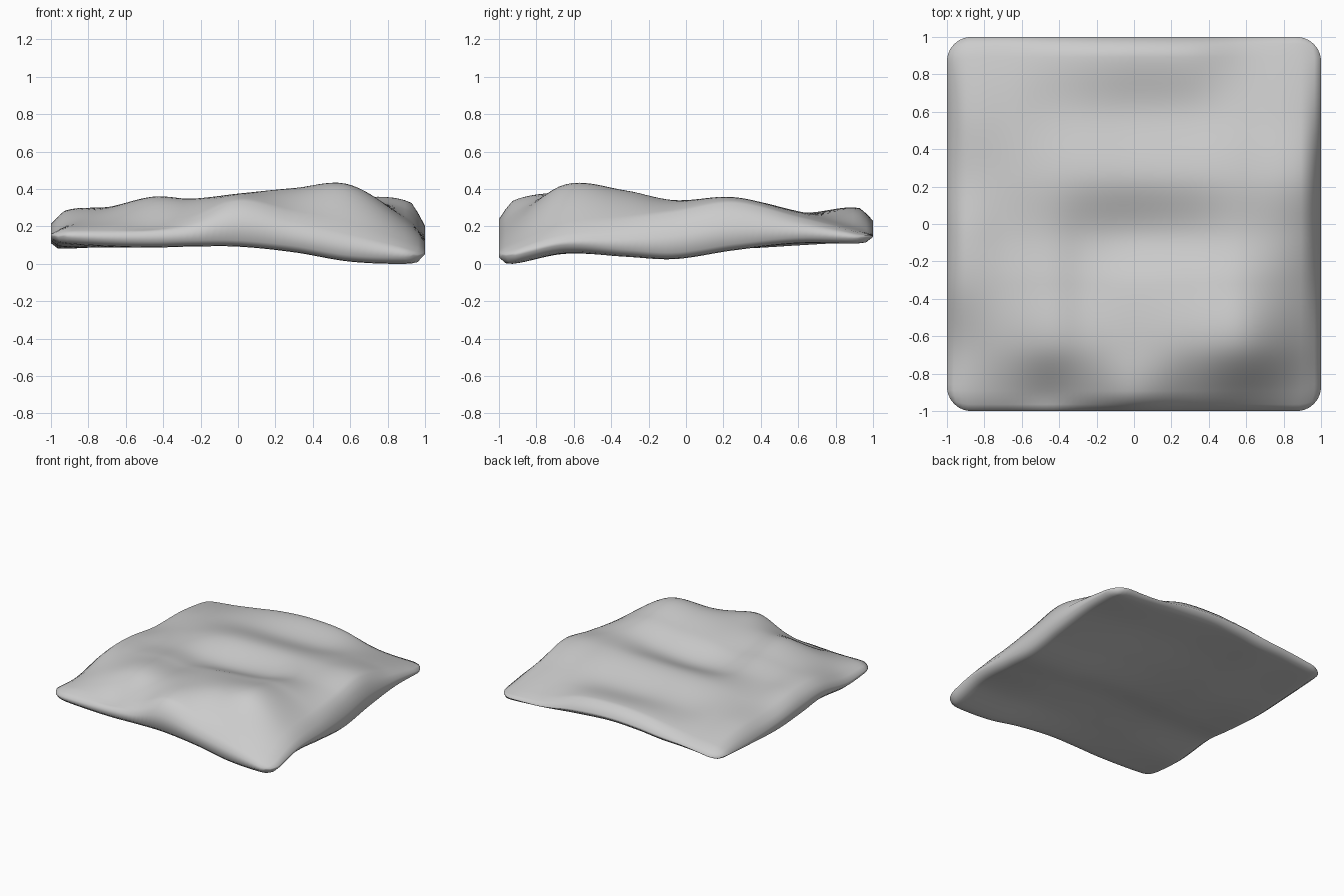
import bpy, bmesh
from math import sqrt

if "Cube" in bpy.data.objects:
    bpy.data.objects.remove(bpy.data.objects["Cube"])

# Knots of the height tables, left to right and front to back
KX = [-1, -.92, -.68, -.45, -.25, 0, .3, .6, .92, 1]
KY = [-1, -.92, -.65, -.32, -.06, .25, .6, .92, 1]

# Top surface heights: rows run front to back, columns left to right
TOP = [
    [.15, .16, .16, .17, .18, .24, .18, .12, .06, .05],
    [.16, .19, .20, .20, .245, .34, .27, .20, .10, .06],
    [.15, .21, .29, .35, .345, .375, .40, .41, .20, .12],
    [.21, .28, .305, .335, .315, .345, .365, .385, .24, .13],
    [.20, .28, .285, .30, .275, .27, .295, .34, .28, .15],
    [.17, .24, .28, .32, .34, .345, .35, .355, .33, .20],
    [.15, .235, .265, .27, .275, .27, .27, .28, .25, .19],
    [.15, .19, .22, .255, .285, .30, .28, .20, .17, .15],
    [.14, .15, .18, .20, .22, .23, .21, .16, .15, .15],
]
# Underside heights along the four rims
FRONT = [.13, .115, .10, .095, .10, .10, .07, .02, .01, .03]
BACK = [.13, .13, .15, .16, .18, .19, .17, .14, .12, .12]
LEFT = [.13, .12, .10, .13, .105, .085, .10, .12, .13]
RIGHT = [.03, .02, .075, .05, .035, .08, .115, .11, .12]


def curve(knots, vals, t):
    """Smooth interpolation through the knots."""
    last = len(knots) - 1
    i = max(j for j in range(last) if knots[j] <= t + 1e-9)
    h = knots[i + 1] - knots[i]
    s = (t - knots[i]) / h

    def slope(j):
        a, b = max(j - 1, 0), min(j + 1, last)
        return (vals[b] - vals[a]) / (knots[b] - knots[a])
    return ((2*s**3 - 3*s*s + 1) * vals[i] + (s**3 - 2*s*s + s) * h * slope(i)
            + (3*s*s - 2*s**3) * vals[i + 1] + (s**3 - s*s) * h * slope(i + 1))


def top_z(x, y):
    return curve(KY, [curve(KX, row, x) for row in TOP], y)


def bottom_z(x, y):
    """Patch stretched between the four rims, lifted at the outer edge."""
    u, v = (x + 1) / 2, (y + 1) / 2
    z = ((1-v) * curve(KX, FRONT, x) + v * curve(KX, BACK, x)
         + (1-u) * curve(KY, LEFT, y) + u * curve(KY, RIGHT, y)
         - (1-u)*(1-v)*.13 - u*(1-v)*.03 - (1-u)*v*.13 - u*v*.12)
    edge = max(abs(x), abs(y))
    # never let the lifted edge pass through the top sheet
    return min(z + (.025 if edge > .999 else 0), top_z(x, y) - .008)


def round_corner(x, y, r=.13):
    a, b = (abs(x) - 1 + r) / r, (abs(y) - 1 + r) / r
    if a <= 0 or b <= 0:
        return x, y
    px = 1 - r + r * a * sqrt(1 - b*b/2)
    py = 1 - r + r * b * sqrt(1 - a*a/2)
    return (px if x > 0 else -px), (py if y > 0 else -py)


# Cushion-like slab: top sheet, underside and rim wall
N = 56
T = [-1 + 2 * i / N for i in range(N + 1)]
bm = bmesh.new()
sheets = [[[bm.verts.new((*round_corner(x, y), f(x, y))) for x in T] for y in T]
          for f in (top_z, bottom_z)]
top, bot = sheets
for j in range(N):
    for i in range(N):
        for g in sheets:
            bm.faces.new((g[j][i], g[j][i+1], g[j+1][i+1], g[j+1][i]))
ring = ([(0, i) for i in range(N)] + [(j, N) for j in range(N)]
        + [(N, i) for i in range(N, 0, -1)] + [(j, 0) for j in range(N, 0, -1)])
for (a, b), (c, d) in zip(ring, ring[1:] + ring[:1]):
    bm.faces.new((bot[a][b], bot[c][d], top[c][d], top[a][b]))
bmesh.ops.recalc_face_normals(bm, faces=bm.faces)

# Rest the lowest point on the ground
low = min(v.co.z for v in bm.verts)
for v in bm.verts:
    v.co.z -= low
for f in bm.faces:
    f.smooth = True
mesh = bpy.data.meshes.new("rumpled_slab")
bm.to_mesh(mesh)
bm.free()
bpy.context.collection.objects.link(bpy.data.objects.new("rumpled_slab", mesh))
